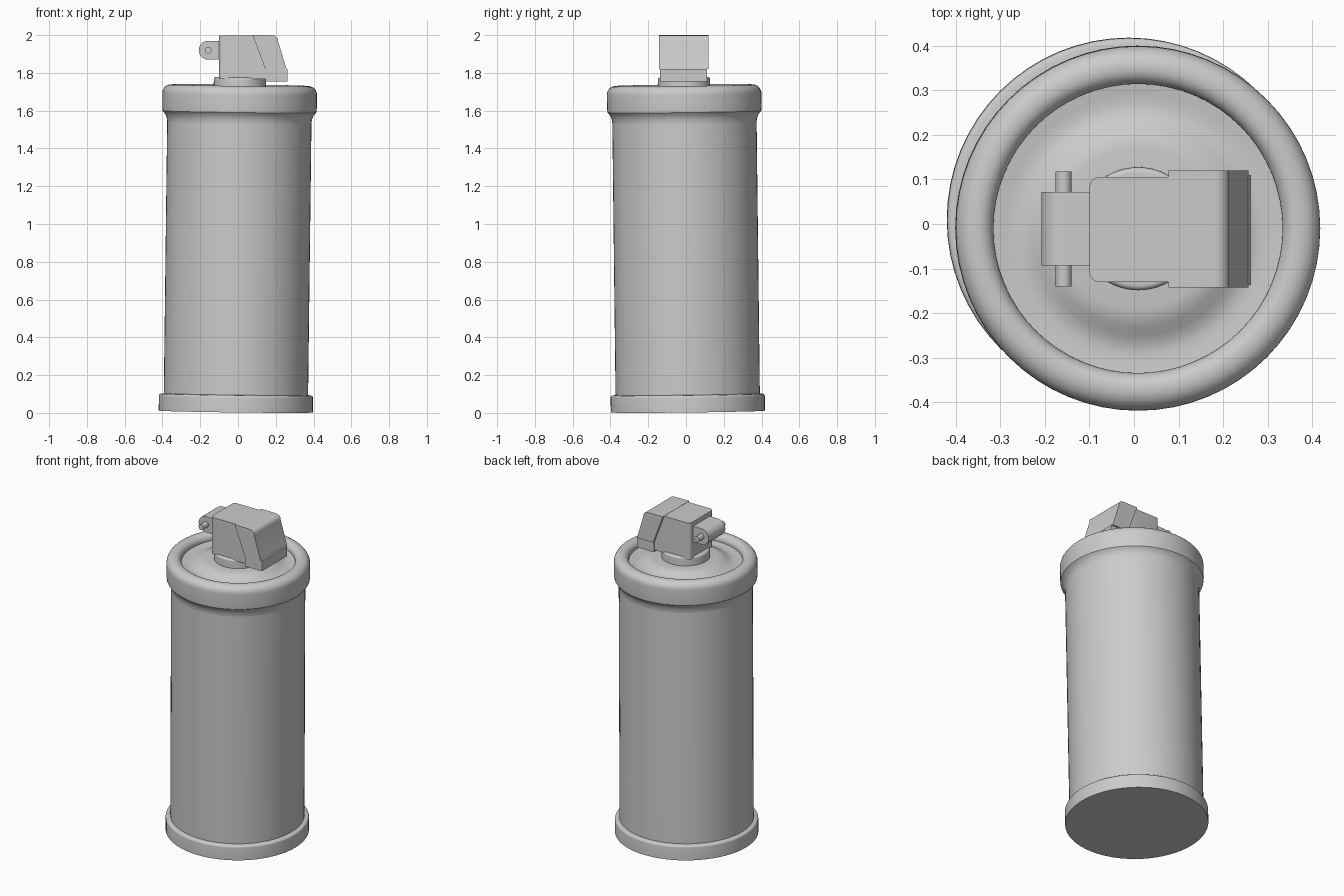
import bpy, bmesh, math
from mathutils import Matrix

if "Cube" in bpy.data.objects:
    bpy.data.objects.remove(bpy.data.objects["Cube"])

# The canister leans very slightly relative to the fuse head
TILT = (Matrix.Translation((-0.012, 0.010, 0.007))
        @ Matrix.Rotation(0.0118, 4, 'X') @ Matrix.Rotation(0.0124, 4, 'Y'))


def finish(name, bm, angle=35):
    bmesh.ops.recalc_face_normals(bm, faces=bm.faces)
    mesh = bpy.data.meshes.new(name)
    bm.to_mesh(mesh)
    bm.free()
    ob = bpy.data.objects.new(name, mesh)
    bpy.context.collection.objects.link(ob)
    bpy.ops.object.select_all(action='DESELECT')
    ob.select_set(True)
    bpy.context.view_layer.objects.active = ob
    bpy.ops.object.shade_smooth_by_angle(angle=math.radians(angle))
    return ob


def lathe(name, profile, steps=64):
    """Spin an (r, z) profile that starts and ends on the axis."""
    bm = bmesh.new()
    verts = [bm.verts.new((r, 0, z)) for r, z in profile]
    edges = [bm.edges.new(p) for p in zip(verts, verts[1:])]
    bmesh.ops.spin(bm, geom=verts + edges, cent=(0, 0, 0), axis=(0, 0, 1),
                   angle=2 * math.pi, steps=steps)
    bmesh.ops.remove_doubles(bm, verts=bm.verts, dist=1e-5)
    bm.transform(TILT)
    return finish(name, bm)


def prism(name, outline, y0, y1, round_x=None):
    """Extrude an (x, z) outline along y; optionally round upright edges at round_x."""
    bm = bmesh.new()
    face = bm.faces.new([bm.verts.new((x, y0, z)) for x, z in outline])
    ext = bmesh.ops.extrude_face_region(bm, geom=[face])
    new = [v for v in ext['geom'] if isinstance(v, bmesh.types.BMVert)]
    bmesh.ops.translate(bm, verts=new, vec=(0, y1 - y0, 0))
    if round_x is not None:
        edges = [e for e in bm.edges
                 if all(abs(v.co.x - round_x) < 1e-4 for v in e.verts)
                 and abs(e.verts[0].co.y - e.verts[1].co.y) < 1e-4]
        bmesh.ops.bevel(bm, geom=edges, offset=0.022, segments=4,
                        profile=0.5, affect='EDGES')
    return finish(name, bm)


def arc(cx, cz, r, a0, a1, n):
    """Points of an arc, angles in degrees."""
    return [(cx + r * math.cos(math.radians(a0 + (a1 - a0) * i / n)),
             cz + r * math.sin(math.radians(a0 + (a1 - a0) * i / n)))
            for i in range(n + 1)]


# Base ring with softened top edge
lathe("base_ring", [(0, 0), (0.408, 0), (0.408, 0.078)]
      + arc(0.396, 0.078, 0.012, 20, 90, 3)
      + [(0.382, 0.092), (0, 0.092)])

# Straight can wall
lathe("can_body", [(0, 0.05), (0.382, 0.05), (0.382, 1.60), (0, 1.60)])

# Top cap: flared skirt, rolled rim and dished lid with raised centre
lathe("top_cap",
      [(0, 1.53), (0.382, 1.53), (0.384, 1.548), (0.391, 1.568), (0.400, 1.58)]
      + [(0.407, 1.588), (0.409, 1.61), (0.409, 1.68)]
      + arc(0.364, 1.683, 0.045, 10, 90, 6)
      + arc(0.360, 1.692, 0.036, 100, 172, 5)
      + [(0.325, 1.685), (0.30, 1.682), (0.28, 1.680), (0.26, 1.683),
         (0.24, 1.692), (0.22, 1.704), (0.20, 1.712), (0.18, 1.715), (0, 1.715)])

# Neck under the fuse head
lathe("neck", [(0, 1.69), (0.138, 1.69), (0.138, 1.758)]
      + arc(0.126, 1.758, 0.012, 15, 90, 4) + [(0, 1.77)])

# Fuse head block
prism("fuse_block", [(-0.10, 1.768), (0.15, 1.768), (0.15, 1.83),
                     (0.11, 1.998), (-0.10, 1.998)], -0.130, 0.105, -0.10)

# Lever hood over the sloped end, with a narrower tab below it
prism("lever_hood", [(0.077, 2.0), (0.145, 1.82), (0.257, 1.82), (0.213, 1.965)]
      + arc(0.181, 1.965, 0.034, 25, 90, 5), -0.142, 0.120)
prism("lever_tab", [(0.145, 1.825), (0.146, 1.755), (0.262, 1.755),
                    (0.262, 1.818), (0.257, 1.825)], -0.137, 0.110)

# Hinge lug with rounded end, and its cross pin
prism("hinge_lug", [(-0.09, 1.97)] + arc(-0.158, 1.92, 0.05, 90, 270, 14)
      + [(-0.09, 1.87)], -0.093, 0.072)
prism("hinge_pin", arc(-0.158, 1.92, 0.018, 0, 345, 23), -0.140, 0.118)
